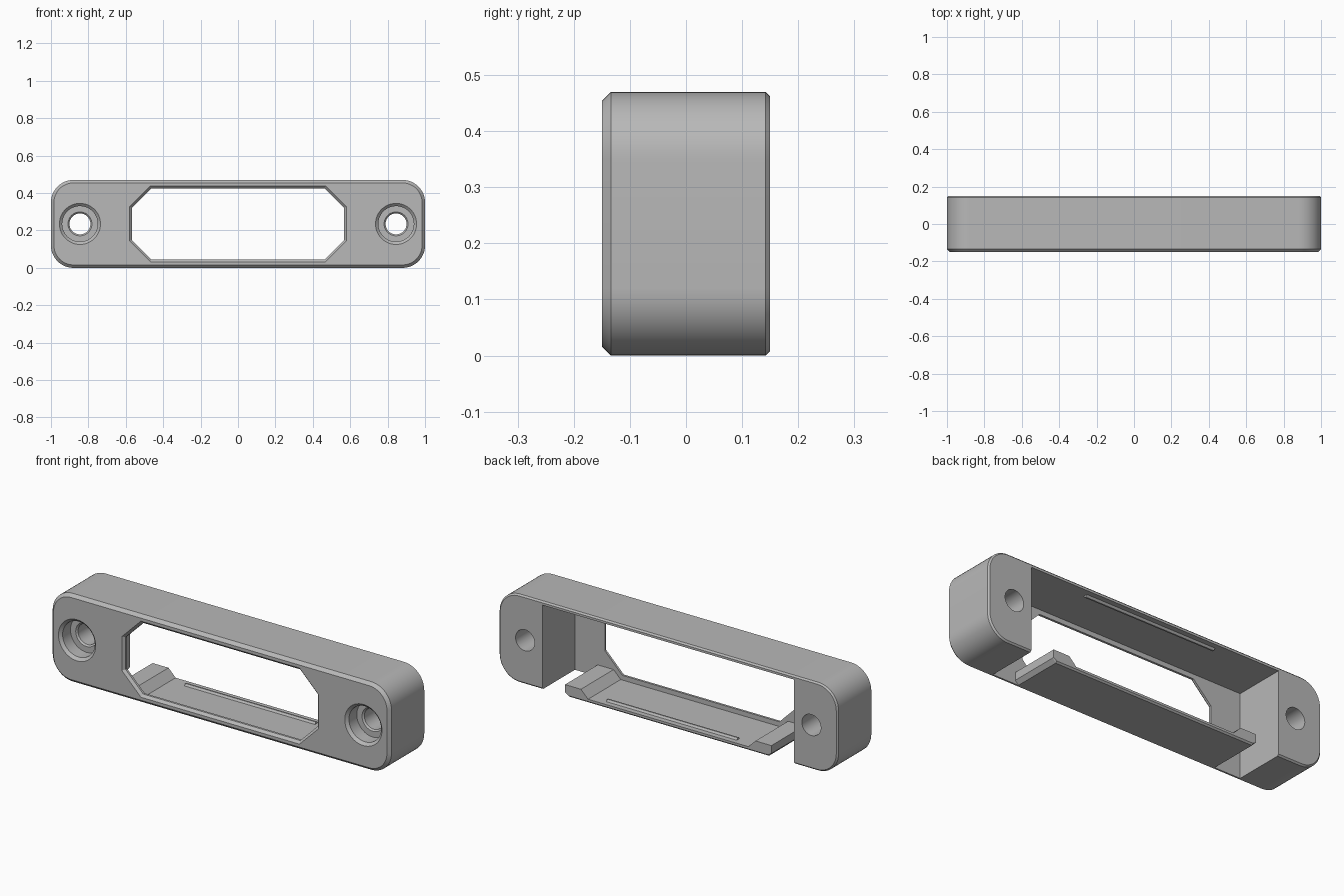
import bpy, bmesh
from math import cos, sin, pi, radians

if "Cube" in bpy.data.objects:
    bpy.data.objects.remove(bpy.data.objects["Cube"], do_unlink=True)

grey = bpy.data.materials.new("plain_grey")
grey.use_nodes = True
grey.diffuse_color = (0.48, 0.48, 0.48, 1)
grey.node_tree.nodes["Principled BSDF"].inputs["Base Color"].default_value = grey.diffuse_color

DEPTH, HEIGHT = 0.15, 0.47     # half depth, full height
MID = HEIGHT / 2
FLOOR, CEILING = 0.02, 0.45    # inner faces of the thin walls
PLATE = -0.125                 # back of the front plate
CAVITY = 0.743                 # half width of the cavity


def loft(name, sections):
    """Closed solid through rings of (x, z) points, each at its own y."""
    bm = bmesh.new()
    rings = [[bm.verts.new((x, y, z)) for x, z in ring] for y, ring in sections]
    count = len(rings[0])
    for a, b in zip(rings, rings[1:]):
        for i in range(count):
            j = (i + 1) % count
            bm.faces.new((a[i], a[j], b[j], b[i]))
    bm.faces.new(rings[0])
    bm.faces.new(rings[-1])
    bmesh.ops.recalc_face_normals(bm, faces=bm.faces)
    mesh = bpy.data.meshes.new(name)
    bm.to_mesh(mesh)
    bm.free()
    mesh.materials.append(grey)
    obj = bpy.data.objects.new(name, mesh)
    bpy.context.collection.objects.link(obj)
    return obj


def rounded(inset, radius=0.12, steps=12):
    """Rounded rectangle outline of the body."""
    pts = []
    for quarter, (sx, sz) in enumerate([(1, 1), (-1, 1), (-1, -1), (1, -1)]):
        for k in range(steps + 1):
            t = (quarter + k / steps) * pi / 2
            pts.append((sx * (1 - radius) + (radius - inset) * cos(t),
                        MID + sz * (MID - radius) + (radius - inset) * sin(t)))
    return pts


def octagon(grow):
    """Window outline with cut corners."""
    w, h, cut = 0.567 + grow, 0.19 + grow, 0.104 + grow * 0.6
    quarter = [(w, h - cut), (w - cut, h)]
    half = quarter + [(-x, z) for x, z in reversed(quarter)]
    return [(x, MID + z) for x, z in half + [(-x, -z) for x, z in half]]


def circle(cx, r, n=48):
    return [(cx + r * cos(2 * pi * i / n), MID + r * sin(2 * pi * i / n)) for i in range(n)]


def box(x, z0, z1):
    return [(-x, z0), (x, z0), (x, z1), (-x, z1)]


def cut(obj, cutters):
    for cutter in cutters:
        mod = obj.modifiers.new("cut", "BOOLEAN")
        mod.operation, mod.solver, mod.object = "DIFFERENCE", "EXACT", cutter
    bpy.context.view_layer.update()
    graph = bpy.context.evaluated_depsgraph_get()
    mesh = bpy.data.meshes.new_from_object(obj.evaluated_get(graph))
    obj.modifiers.clear()
    obj.data = mesh
    for cutter in cutters:
        bpy.data.objects.remove(cutter, do_unlink=True)


# Body: rounded block with chamfered front and back rims
body = loft("frame_body", [(-DEPTH, rounded(0.016)), (-DEPTH + 0.016, rounded(0)),
                           (DEPTH - 0.008, rounded(0)), (DEPTH, rounded(0.008))])

# Cavity open to the back and below, chamfered window, counterbored screw holes
cutters = [
    loft("cavity_cutter", [(PLATE, box(CAVITY, -0.1, CEILING)), (0.3, box(CAVITY, -0.1, CEILING))]),
    loft("window_cutter", [(-DEPTH - 0.002, octagon(0.015)), (-DEPTH + 0.013, octagon(0)),
                           (PLATE + 0.02, octagon(0))]),
]
for cx in (-0.845, 0.845):
    profile = [(-DEPTH - 0.002, 0.112), (-DEPTH + 0.014, 0.095), (-0.07, 0.095),
               (-0.0699, 0.064), (-0.062, 0.056), (0.2, 0.056)]
    cutters.append(loft("screw_hole_cutter", [(y, circle(cx, r)) for y, r in profile]))
cut(body, cutters)

# Flexible tray: thin floor with raised, sloping ends
end = [(0.59, 0), (0.609, 0.02), (0.609, 0.062), (0.515, 0.062), (0.473, FLOOR)]
tray_profile = end + [(-x, z) for x, z in reversed(end)]
back_profile = [(x, max(z, 0.008)) for x, z in tray_profile]
loft("bottom_tray", [(PLATE - 0.005, tray_profile), (DEPTH - 0.008, tray_profile),
                     (DEPTH, back_profile)])

# Catch ribs on the tray floor and under the ceiling
for name, wall, tip in (("tray_rib", FLOOR, FLOOR + 0.01), ("ceiling_rib", CEILING, CEILING - 0.01)):
    base = wall - (tip - wall) * 0.5
    loft(name, [(0.098, box(0.385, base, wall)), (0.106, box(0.385, base, tip)),
                (0.114, box(0.385, base, tip)), (0.122, box(0.385, base, wall))])

# Smooth round surfaces, keep the hard edges
bpy.ops.object.select_all(action="DESELECT")
body.select_set(True)
bpy.context.view_layer.objects.active = body
bpy.ops.object.shade_smooth_by_angle(angle=radians(30))
